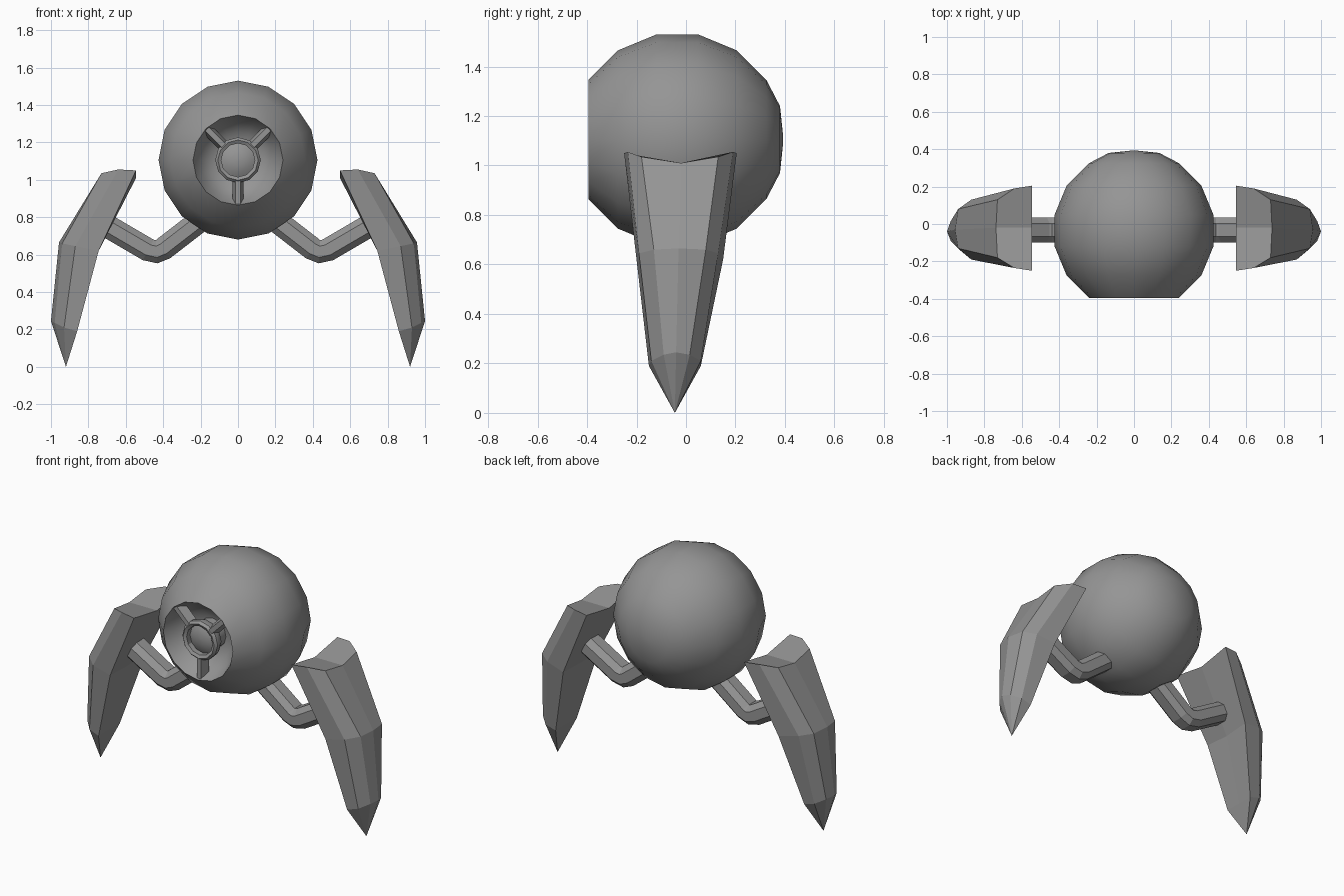
import bpy, bmesh, math
from mathutils import Vector

if "Cube" in bpy.data.objects:
    bpy.data.objects.remove(bpy.data.objects["Cube"])

grey = bpy.data.materials.new("mid grey")
grey.diffuse_color = (0.3, 0.3, 0.3, 1)
grey.use_nodes = True
grey.node_tree.nodes["Principled BSDF"].inputs["Base Color"].default_value = grey.diffuse_color
CY, CZ = -0.035, 1.105  # body centre


def finish(name, bm, smooth=None, mirror=False):
    bmesh.ops.remove_doubles(bm, verts=bm.verts, dist=0.0001)
    bmesh.ops.recalc_face_normals(bm, faces=bm.faces)
    me = bpy.data.meshes.new(name)
    bm.to_mesh(me)
    bm.free()
    me.materials.append(grey)
    ob = bpy.data.objects.new(name, me)
    bpy.context.collection.objects.link(ob)
    if mirror:
        ob.modifiers.new("mirror", 'MIRROR').use_mirror_merge = False
    if smooth:
        bpy.ops.object.select_all(action='DESELECT')
        ob.select_set(True)
        bpy.context.view_layer.objects.active = ob
        bpy.ops.object.shade_smooth_by_angle(angle=math.radians(smooth))
    return ob


def loft(bm, rings, closed=False, cap=True):
    """Skin a list of equal-length point rings."""
    vs = [[bm.verts.new(p) for p in r] for r in rings]
    n = len(vs[0])
    pairs = list(zip(vs, vs[1:])) + ([(vs[-1], vs[0])] if closed else [])
    for a, b in pairs:
        for i in range(n):
            j = (i + 1) % n
            bm.faces.new((a[i], a[j], b[j], b[i]))
    if cap and not closed:
        bm.faces.new(vs[0])
        bm.faces.new(vs[-1])


def revolve(name, profile, steps, smooth, closed=False):
    """Turn (radius, y) points about the body's front-back axis."""
    bm = bmesh.new()
    rings = [[(r * math.sin(2 * math.pi * i / steps), y,
               CZ + r * math.cos(2 * math.pi * i / steps)) for i in range(steps)]
             for r, y in profile]
    loft(bm, rings, closed)
    return finish(name, bm, smooth)


# round body with a hollow front socket
R = 0.433
body = [(0.02, 0.392), (0.135, 0.38)]
body += [(R * math.cos(math.radians(a)), CY + R * math.sin(math.radians(a)))
         for a in (56.25, 33.75, 11.25, -11.25, -33.75, -56.25)]
body += [(0.205, -0.32), (0.15, -0.27), (0.09, -0.25), (0.02, -0.245)]
revolve("body", body, 16, 40)

# eye ring and lens
revolve("eye_ring", [(0.122, -0.35), (0.122, -0.375), (0.108, -0.39),
                     (0.09, -0.38), (0.09, -0.33), (0.11, -0.32)], 12, 30, True)
revolve("eye_lens", [(0.092, -0.25), (0.092, -0.345), (0.065, -0.36),
                     (0.03, -0.368), (0.005, -0.37)], 12, 40)

# three ridged struts holding the ring
bm = bmesh.new()
for deg in (45, 135, 270):
    d = Vector((math.cos(math.radians(deg)), 0, math.sin(math.radians(deg))))
    s = Vector((-d.z, 0, d.x))
    c = Vector((0, 0, CZ))
    loft(bm, [[c + d * r + s * w + Vector((0, y, 0)) for w, y in
               ((-0.03, -0.33), (-0.014, -0.385), (0.014, -0.385), (0.03, -0.33))]
              for r in (0.105, 0.238)])
finish("eye_struts", bm)

# bent hexagonal arms
path = [Vector(p) for p in ((0.18, 0, 0.80), (0.40, 0, 0.63), (0.435, 0, 0.615),
                            (0.48, 0, 0.625), (0.72, 0, 0.765))]
bm = bmesh.new()
rings = []
for i, p in enumerate(path):
    t = (path[min(i + 1, 4)] - path[max(i - 1, 0)]).normalized()
    n = Vector((-t.z, 0, t.x))
    rings.append([p + n * h + Vector((0, -0.032 + w, 0)) for w, h in
                  ((0.068, 0.03), (0.035, 0.062), (-0.035, 0.062), (-0.068, 0.03),
                   (-0.068, -0.03), (-0.035, -0.062), (0.035, -0.062), (0.068, -0.03))])
loft(bm, rings)
finish("arms", bm, mirror=True)

# tapered claw legs: x, y front, y back, z of inner edge, shoulder, outer edge;
# then the x, y, z of the outer ridge and the inner midline
levels = [
    ((0.545, -0.25, 0.205, 1.05), (0.64, -0.235, 0.19, 1.055), (0.73, -0.18, 0.13, 1.035),
     (0.738, -0.02, 1.01), (0.545, -0.02, 1.01)),
    ((0.745, -0.20, 0.15, 0.62), (0.87, -0.19, 0.13, 0.645), (0.94, -0.13, 0.08, 0.66),
     (0.957, -0.03, 0.665), (0.75, -0.03, 0.61)),
    ((0.86, -0.15, 0.06, 0.19), (0.93, -0.14, 0.06, 0.21), (0.98, -0.09, 0.015, 0.235),
     (1.0, -0.04, 0.245), (0.86, -0.045, 0.19)),
]
rings = []
for *edges, ridge, inner in levels:
    rings.append([inner] + [(x, f, z) for x, f, b, z in edges] + [ridge]
                 + [(x, b, z) for x, f, b, z in reversed(edges)])
rings.append([(0.92, -0.045, 0.0)] * 8)
bm = bmesh.new()
loft(bm, rings, cap=False)
bm.verts.ensure_lookup_table()
top = bm.verts[:8]
# top end folded along its midline
bm.faces.new(top[:5])
bm.faces.new([top[0]] + list(top[4:8]))
bmesh.ops.dissolve_degenerate(bm, dist=0.0001, edges=bm.edges)
finish("claw_legs", bm, mirror=True)
